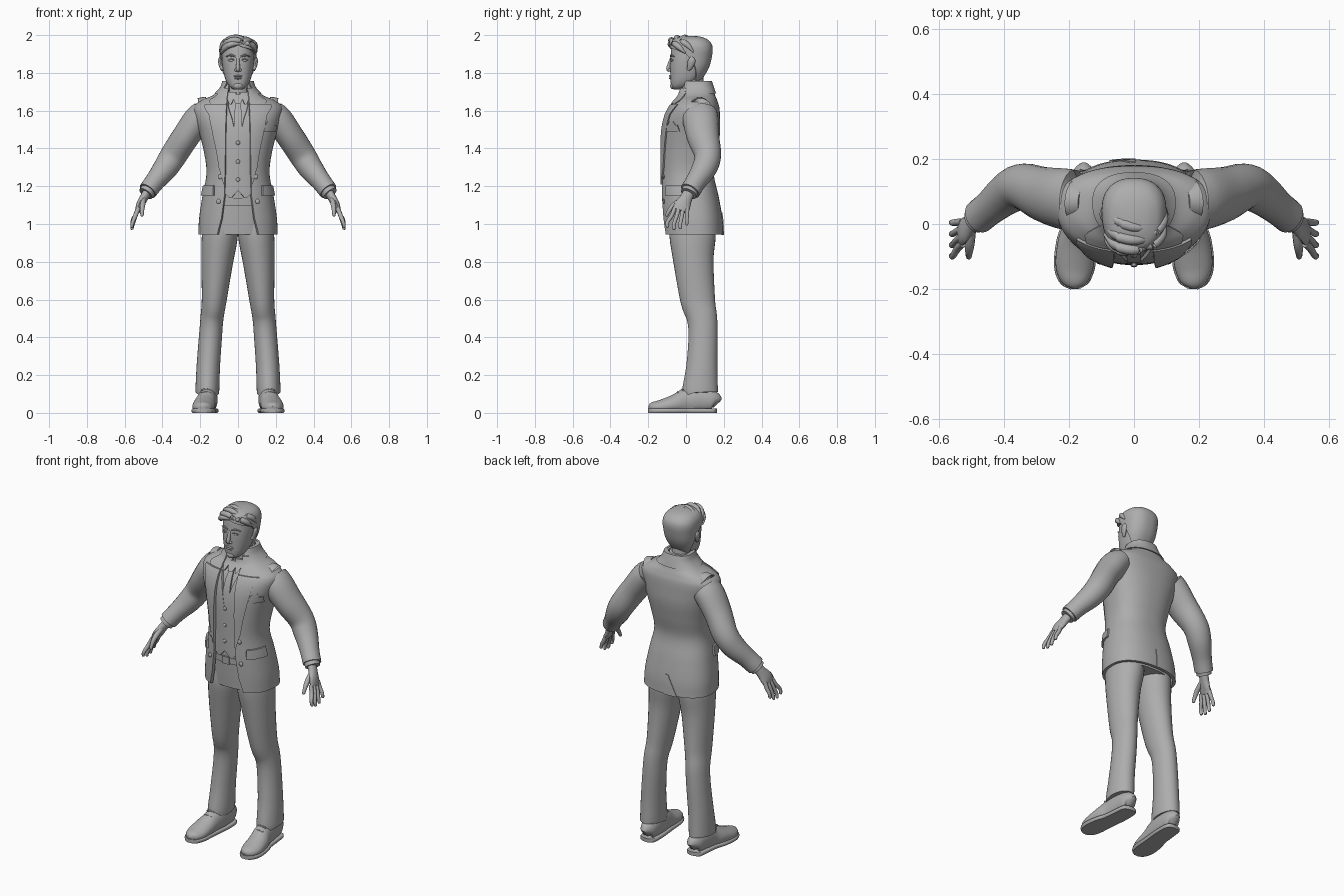
import bpy, bmesh, math
from mathutils import Vector

grey = bpy.data.materials.new("plain_grey")
grey.diffuse_color = (0.42, 0.42, 0.42, 1)
PI = math.pi

# Cross-section tables: height, half width, front y, back y
BODY = [(.945, .21, -.125, .198), (1.03, .206, -.13, .193), (1.15, .188, -.135, .172),
        (1.27, .167, -.135, .147), (1.38, .18, -.135, .165), (1.48, .205, -.13, .18),
        (1.56, .23, -.115, .18), (1.62, .235, -.088, .176), (1.655, .195, -.06, .165),
        (1.68, .135, -.042, .155), (1.72, .09, -.03, .142), (1.76, .074, -.012, .128)]
HEAD = [(1.712, .022, -.066, -.02), (1.725, .042, -.076, .01), (1.75, .06, -.081, .05),
        (1.79, .074, -.083, .085), (1.85, .084, -.084, .115), (1.90, .086, -.08, .128),
        (1.95, .08, -.07, .122), (1.98, .05, -.04, .09), (1.988, .01, .0, .04)]
HAIR = [(1.755, .064, -.05, .078), (1.82, .089, -.08, .118), (1.88, .097, -.086, .136),
        (1.94, .098, -.086, .14), (1.975, .08, -.072, .117), (1.992, .045, -.03, .075),
        (1.997, .008, .01, .03)]


def interp(keys, u):
    """Smooth interpolation of rows keyed by their first value."""
    u = min(max(u, keys[0][0]), keys[-1][0])
    i = next((k for k in range(len(keys) - 1) if u <= keys[k + 1][0]), len(keys) - 2)
    a, b = keys[i], keys[i + 1]
    p, q = keys[max(i - 1, 0)], keys[min(i + 2, len(keys) - 1)]
    h = b[0] - a[0]
    s = (u - a[0]) / h
    out = []
    for j in range(1, len(a)):
        m0, m1 = (b[j] - p[j]) / (b[0] - p[0]) * h, (q[j] - a[j]) / (q[0] - a[0]) * h
        out.append((2*s**3 - 3*s*s + 1) * a[j] + (s**3 - 2*s*s + s) * m0
                   + (3*s*s - 2*s**3) * b[j] + (s**3 - s*s) * m1)
    return out


def power(v, e):
    return math.copysign(abs(v) ** e, v)


def surf(tab, t, z, off=0.0, n=2.35):
    rx, yf, yb = interp(tab, z)
    rx, yf, yb = max(rx + off, .003), yf - off, yb + off
    yc = yf + .55 * (yb - yf)
    ry = yb - yc if math.sin(t) > 0 else yc - yf
    return Vector((rx * power(math.cos(t), 2/n), yc + ry * power(math.sin(t), 2/n), z))


def angle(tab, x, z, n=2.35):
    """Angle on the front where the section reaches x."""
    a = math.acos(min(abs(x) / interp(tab, z)[0], 1) ** (n/2))
    return -a if x >= 0 else a - PI


def finish(name, bm):
    bmesh.ops.recalc_face_normals(bm, faces=bm.faces)
    me = bpy.data.meshes.new(name)
    bm.to_mesh(me)
    bm.free()
    me.materials.append(grey)
    me.shade_smooth()
    me.set_sharp_from_angle(angle=math.radians(42))
    ob = bpy.data.objects.new(name, me)
    bpy.context.collection.objects.link(ob)
    return ob


def skin(name, loops, sx=1, strip_caps=False):
    bm = bmesh.new()
    vs = [[bm.verts.new((p[0] * sx, p[1], p[2])) for p in lp] for lp in loops]
    n = len(vs[0])
    for a, b in zip(vs, vs[1:]):
        for j in range(n):
            bm.faces.new((a[j], a[(j+1) % n], b[(j+1) % n], b[j]))
    for lp in (vs[0], vs[-1]):
        if strip_caps:
            for j in range(n // 2 - 1):
                bm.faces.new((lp[j], lp[j+1], lp[n-2-j], lp[n-1-j]))
        else:
            bm.faces.new(lp)
    return finish(name, bm)


def solid(name, tab, z0, z1, off=0.0, rows=40, n=48):
    zs = [z0 + (z1 - z0) * i / rows for i in range(rows + 1)]
    return skin(name, [[surf(tab, 2*PI*j/n, z, off) for j in range(n)] for z in zs])


def shell(name, tab, rows, off, thick, n=12, sx=1, k=5):
    """Thick cloth panel on a section table; rows are (z, start angle, end angle)."""
    fine = [tuple(a[c] + (b[c] - a[c]) * i / k for c in range(3))
            for a, b in zip(rows, rows[1:]) for i in range(k)] + [rows[-1]]
    loops = []
    for z, t0, t1 in fine:
        ts = [t0 + (t1 - t0) * j / n for j in range(n + 1)]
        loops.append([surf(tab, t, z, off) for t in ts]
                     + [surf(tab, t, z, off - thick) for t in reversed(ts)])
    return skin(name, loops, sx, True)


def panel(name, rows, off, thick, sx=1, n=8):
    """Front panel on the body; rows are (z, x from, x to)."""
    return shell(name, BODY, [(z, angle(BODY, a, z), angle(BODY, b, z)) for z, a, b in rows],
                 off, thick, n, sx)


def tube(name, st, sx=1, n=24, k=5, zlim=(-9, 9)):
    """Tapered tube through stations (x, y, z, radius a, radius b)."""
    keys = [(i,) + tuple(s) for i, s in enumerate(st)]
    us = [i / k for i in range((len(st) - 1) * k + 1)]
    pts = [interp(keys, u) for u in us]
    loops = []
    for i, p in enumerate(pts):
        d = (Vector(pts[min(i+1, len(pts)-1)][:3]) - Vector(pts[max(i-1, 0)][:3])).normalized()
        ref = Vector((1, 0, 0)) if abs(d.x) < .85 else Vector((0, 1, 0))
        a = (ref - d * ref.dot(d)).normalized()
        b = d.cross(a)
        ring = [Vector(p[:3]) + a * math.cos(2*PI*j/n) * max(p[3], .002)
                + b * math.sin(2*PI*j/n) * max(p[4], .002) for j in range(n)]
        for v in ring:
            v.z = min(max(v.z, zlim[0]), zlim[1])
        loops.append(ring)
    return skin(name, loops, sx)


def blob(name, loc, scale, sx=1):
    bm = bmesh.new()
    bmesh.ops.create_uvsphere(bm, u_segments=14, v_segments=9, radius=1)
    for v in bm.verts:
        v.co = Vector((sx * (loc[0] + v.co.x * scale[0]), loc[1] + v.co.y * scale[1],
                       loc[2] + v.co.z * scale[2]))
    return finish(name, bm)


def button(name, x, z, off=0.0, r=.011):
    p = surf(BODY, angle(BODY, x, z), z, off)
    blob(name, p, (r, .006, r))


# Jacket body, open at the front
gaps = [(.945, .11), (1.03, .088), (1.15, .072), (1.27, .07), (1.38, .068), (1.48, .067),
        (1.56, .066), (1.62, .063), (1.655, .06), (1.68, .058), (1.72, .052), (1.755, .045)]
rows = [(z, angle(BODY, g, z), PI - angle(BODY, g, z)) for z, g in gaps]
shell("jacket", BODY, rows, 0, .016, 72)
shell("jacket_collar", BODY, [(z, angle(BODY, g, z), PI - angle(BODY, g, z))
      for z, g in ((1.69, .085), (1.72, .07), (1.758, .05))], .008, .012, 40)
shell("back_vent", BODY, [(.943, PI/2 - .01, PI/2 + .3), (1.06, PI/2 - .01, PI/2 + .04)], .004, .008, 6)

# Shirt, trouser top, belt and tie
solid("shirt", BODY, 1.13, 1.72, -.024)
solid("trouser_top", BODY, .945, 1.15, -.032, 12)
panel("belt", [(1.098, -.115, .115), (1.135, -.115, .115)], -.02, .015)
panel("buckle", [(1.095, -.026, .026), (1.138, -.026, .026)], -.014, .012)
panel("tie", [(1.38, -.02, .02), (1.45, -.026, .026), (1.64, -.014, .014)], -.011, .012)
panel("tie_knot", [(1.635, -.013, .013), (1.66, -.023, .023), (1.685, -.02, .02)], .002, .02)
for z in (1.43, 1.33, 1.235):
    button("vest_button", 0, z, -.008)
panel("breast_pocket", [(1.49, .135, .195), (1.525, .14, .198)], .007, .012)
panel("pocket_square", [(1.525, .145, .19), (1.542, .155, .18)], .004, .008)

for sx in (1, -1):
    # Vest, lapels, collar wings, pockets and buttons
    panel("vest", [(1.14, .035, .05), (1.175, .0, .085), (1.42, 0, .09), (1.56, .034, .085),
                   (1.66, .052, .08)], -.009, .012, sx)
    panel("lapel", [(1.21, .07, .074), (1.3, .066, .098), (1.45, .064, .125), (1.58, .06, .15),
                    (1.632, .057, .172)], .008, .012, sx)
    panel("upper_lapel", [(1.638, .057, .14), (1.655, .056, .145), (1.69, .052, .1),
                          (1.72, .046, .075)], .009, .012, sx)
    panel("collar_wing", [(1.632, .036, .042), (1.66, .024, .055), (1.7, .008, .06)], .002, .014, sx)
    shell("pocket_flap", BODY, [(z, angle(BODY, .125, z), -.12) for z in (1.15, 1.205)],
          .01, .014, 10, sx)
    for z, x in ((1.25, .092), (1.12, .102)):
        button("jacket_button", sx * x, z, .002, .013)

    # Sleeve, shirt cuff and hand
    tube("sleeve", [(.14, .07, 1.595, .06, .085), (.2, .075, 1.565, .077, .095),
                    (.275, .09, 1.465, .073, .086), (.34, .115, 1.365, .071, .071),
                    (.385, .097, 1.295, .065, .066), (.44, .053, 1.225, .053, .055),
                    (.478, .022, 1.175, .05, .054)], sx)
    tube("shirt_cuff", [(.465, .03, 1.19, .042, .045), (.488, .014, 1.16, .041, .044)], sx)
    for i in range(3):
        blob("sleeve_button", (.438 + i*.013, .103 - i*.012, 1.215 - i*.018), (.007, .007, .007), sx)
    tube("palm", [(.475, .02, 1.175, .024, .03), (.5, 0, 1.135, .022, .033),
                  (.52, -.018, 1.1, .019, .043), (.532, -.028, 1.07, .013, .042)], sx, 16)
    for i, drop in enumerate((.0, .012, .008, -.012)):
        ky, ty = -.06 + .022 * i, -.098 + .034 * i
        tube("finger", [(.527, ky, 1.085, .012, .012), (.543, ky*.6 + ty*.4, 1.045, .012, .011),
                        (.557, ty, 1.01 - drop, .01, .01), (.562, ty, .985 - drop, .008, .008),
                        (.562, ty, .981 - drop, .002, .002)], sx, 10, 3)
    tube("thumb", [(.5, -.02, 1.13, .014, .016), (.505, -.065, 1.1, .014, .014),
                   (.508, -.09, 1.07, .011, .011), (.508, -.102, 1.045, .008, .008),
                   (.508, -.104, 1.04, .002, .002)], sx, 10, 3)

    # Trouser leg
    tube("trouser_leg", [(.09, .035, 1.02, .09, .12), (.097, .035, .93, .095, .122),
                         (.11, .04, .8, .084, .106), (.126, .062, .6, .066, .092),
                         (.138, .085, .5, .061, .08), (.146, .09, .4, .061, .077),
                         (.157, .084, .25, .062, .082), (.162, .075, .125, .063, .094),
                         (.163, .075, .105, .061, .092)], sx, 32)
    # Shoe upper, sole and laces
    shoe = [(.155, .164, .045, .012, .025), (.155, .145, .06, .042, .055), (.158, .07, .07, .05, .075),
            (.165, 0, .06, .051, .07), (.177, -.06, .045, .058, .052), (.183, -.13, .032, .058, .038),
            (.182, -.178, .028, .04, .028), (.181, -.197, .024, .01, .012)]
    tube("shoe", shoe, sx, 28, 5, (.018, 9))
    tube("sole", [(x, y - .003 if y < 0 else y, .012, a + .005, .03) for x, y, z, a, b in shoe],
         sx, 28, 5, (0, .022))
    blob("heel", (.157, .105, .013), (.05, .058, .013), sx)
    for y, z in ((-.015, .125), (-.04, .11)):
        tube("lace", [(.145, y, z - .006, .005, .005), (.17, y - .004, z, .005, .005),
                      (.195, y, z - .006, .005, .005)], sx, 8, 3)

    # Ear, eye, brow and cheek
    tube("ear", [(.083, .012, 1.815, .008, .008), (.09, .022, 1.835, .01, .016),
                 (.096, .03, 1.865, .01, .02), (.094, .03, 1.885, .004, .008)], sx, 12, 4)
    blob("eye", (.034, -.071, 1.865), (.014, .01, .007), sx)
    tube("eyelid", [(.016, -.08, 1.866, .002, .002), (.034, -.08, 1.874, .004, .004),
                    (.054, -.069, 1.866, .002, .002)], sx, 8, 4)
    tube("brow", [(.013, -.081, 1.886, .004, .004), (.038, -.077, 1.894, .006, .006),
                  (.062, -.062, 1.886, .003, .003)], sx, 8, 4)
    blob("nostril", (.011, -.087, 1.815), (.009, .009, .008), sx)

# Neck, shirt collar and head
tube("neck", [(0, .045, 1.64, .056, .058), (0, .04, 1.72, .055, .057), (0, .03, 1.8, .056, .06)])
tube("shirt_collar", [(0, .042, 1.66, .068, .07), (0, .045, 1.715, .064, .072),
                      (0, .048, 1.752, .06, .066)])
solid("head", HEAD, 1.712, 1.988)
tube("nose", [(0, -.078, 1.88, .007, .006), (0, -.086, 1.85, .009, .01), (0, -.094, 1.822, .011, .011),
              (0, -.088, 1.808, .007, .006)], 1, 14)
blob("upper_lip", (0, -.082, 1.783), (.026, .008, .0055))
blob("lower_lip", (0, -.081, 1.772), (.021, .009, .006))
blob("chin", (0, -.07, 1.732), (.026, .014, .018))

# Hair cap and swept locks
cap = [(1.755, .5), (1.81, .25), (1.86, .02), (1.9, -.25), (1.92, -.7), (1.937, -1.4),
       (1.945, -1.565), (1.97, -1.565), (1.985, -1.565), (1.9965, -1.565)]
shell("hair", HAIR, [(z, t, PI - t) for z, t in cap], 0, .014, 48)
for pts in (((.045, -.066, 1.945), (.0, -.08, 1.972), (-.055, -.066, 1.965), (-.092, -.03, 1.925)),
            ((.05, -.045, 1.965), (.0, -.05, 1.985), (-.055, -.035, 1.975), (-.094, .005, 1.935)),
            ((.05, -.01, 1.975), (.0, -.01, 1.987), (-.05, .01, 1.978), (-.088, .045, 1.945)),
            ((.03, -.072, 1.95), (.06, -.062, 1.955), (.085, -.035, 1.935), (.096, -.005, 1.905)),
            ((.04, -.03, 1.972), (.07, -.02, 1.965), (.09, .01, 1.945), (.098, .04, 1.91)),
            ((.02, -.076, 1.955), (-.035, -.083, 1.952), (-.072, -.06, 1.93), (-.09, -.03, 1.9))):
    tube("hair_lock", [p + (r, r) for p, r in zip(pts, (.007, .015, .015, .004))], 1, 12, 5)
